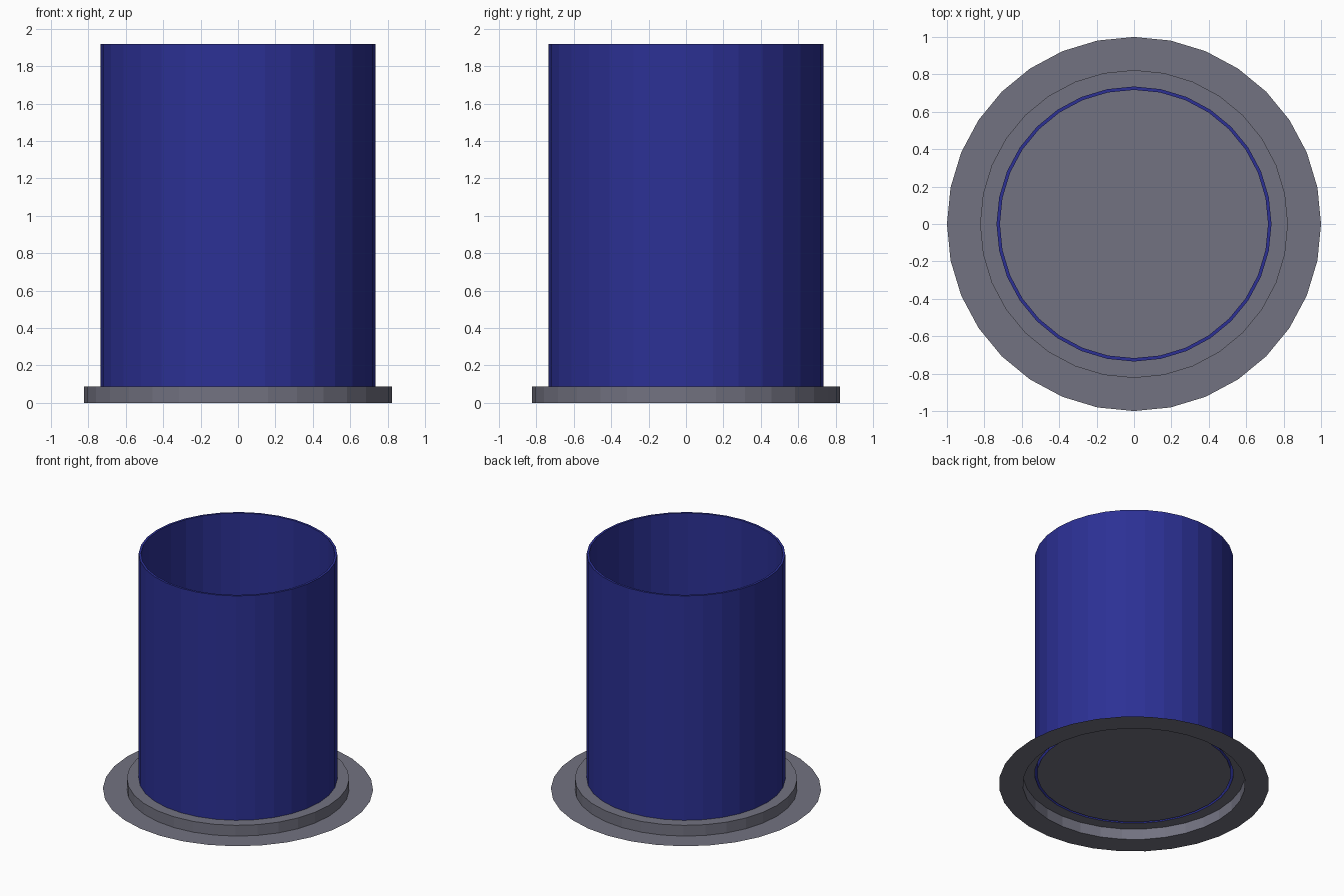
import bpy, bmesh
from math import cos, sin, tau

if "Cube" in bpy.data.objects:
    bpy.data.objects.remove(bpy.data.objects["Cube"])

SIDES = 32


def material(name, rgb):
    mat = bpy.data.materials.new(name)
    mat.diffuse_color = (*rgb, 1)
    mat.use_nodes = True
    mat.node_tree.nodes["Principled BSDF"].inputs["Base Color"].default_value = mat.diffuse_color
    return mat


def lathe(name, profile, mat, cap_last=False):
    """Spin (radius, z) points around the z axis, listed so faces point outward."""
    bm = bmesh.new()
    rings = [[bm.verts.new((r * cos(tau * i / SIDES), r * sin(tau * i / SIDES), z))
              for i in range(SIDES)] for r, z in profile]
    for low, high in zip(rings, rings[1:]):
        for i in range(SIDES):
            j = (i + 1) % SIDES
            bm.faces.new((low[i], low[j], high[j], high[i]))
    if cap_last:
        bm.faces.new(rings[-1])
    mesh = bpy.data.meshes.new(name)
    bm.to_mesh(mesh)
    bm.free()
    mesh.materials.append(mat)
    obj = bpy.data.objects.new(name, mesh)
    bpy.context.collection.objects.link(obj)
    return obj


grey = material("grey", (0.17, 0.17, 0.22))
blue = material("blue", (0.025, 0.03, 0.30))

BASE_Z, TOP_Z = 0.088, 1.92
R_OUT, R_IN = 0.735, 0.717

# Thin flange on the ground, stepping up to a hollow plinth
lathe("flange_and_plinth",
      [(1.0, 0), (0.823, 0), (0.823, BASE_Z), (R_OUT, BASE_Z)], grey)

# Double-walled open tube with a flat rim
lathe("tube", [(R_OUT, BASE_Z), (R_OUT, TOP_Z), (R_IN, TOP_Z), (R_IN, BASE_Z)], blue)

# Floor inside the tube
lathe("tube_floor", [(R_IN, BASE_Z)], grey, cap_last=True)
